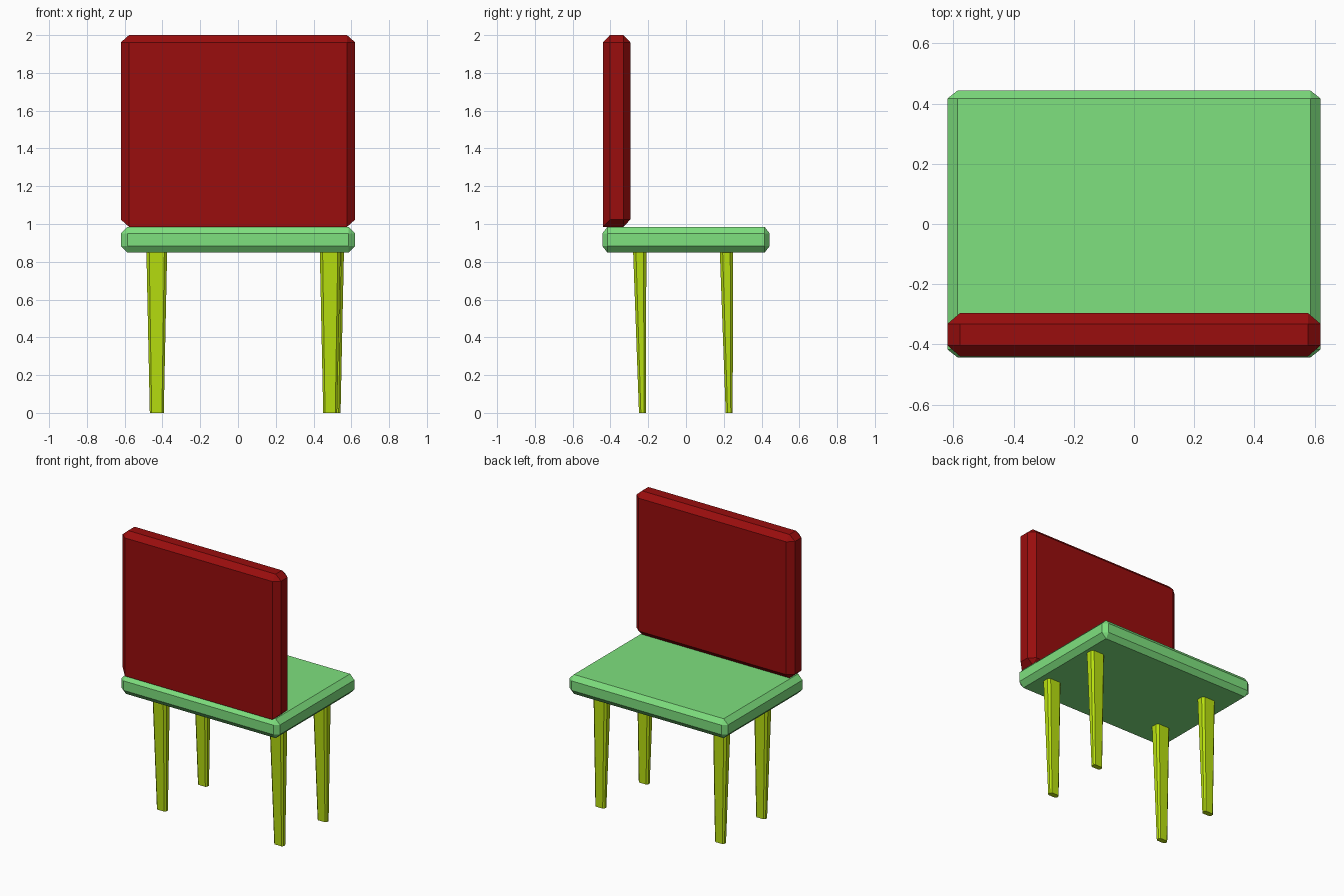
import bpy, bmesh

if "Cube" in bpy.data.objects:
    bpy.data.objects.remove(bpy.data.objects["Cube"])


def material(name, rgb):
    m = bpy.data.materials.new(name)
    m.diffuse_color = (*rgb, 1)
    m.use_nodes = True
    m.node_tree.nodes["Principled BSDF"].inputs["Base Color"].default_value = m.diffuse_color
    return m


GREEN = material("seat_green", (0.21, 0.75, 0.21))
RED = material("back_red", (0.32, 0.004, 0.004))
LIME = material("leg_lime", (0.48, 0.74, 0.005))


def hull_object(name, points, mat):
    """Convex solid around a set of points."""
    bm = bmesh.new()
    for p in points:
        bm.verts.new(p)
    bmesh.ops.convex_hull(bm, input=bm.verts[:])
    bmesh.ops.dissolve_limit(bm, angle_limit=0.005, verts=bm.verts[:], edges=bm.edges[:])
    bmesh.ops.recalc_face_normals(bm, faces=bm.faces[:])
    me = bpy.data.meshes.new(name)
    bm.to_mesh(me)
    bm.free()
    me.materials.append(mat)
    ob = bpy.data.objects.new(name, me)
    bpy.context.collection.objects.link(ob)
    return ob


def chamfered_points(lo, hi, cut):
    """Corner points of a box with every edge chamfered."""
    pts = []
    for i in range(8):
        side = [(i >> a) & 1 for a in range(3)]
        for keep in range(3):
            pts.append([(hi[a] if side[a] else lo[a]) if a == keep
                        else (hi[a] - cut[a] if side[a] else lo[a] + cut[a])
                        for a in range(3)])
    return pts


# Seat slab
hull_object("seat", chamfered_points((-0.62, -0.443, 0.848), (0.62, 0.443, 0.985),
                                     (0.034, 0.027, 0.035)), GREEN)

# Backrest: chamfered everywhere except its lower front edge
back = chamfered_points((-0.62, -0.44, 0.985), (0.62, -0.295, 2.0), (0.043, 0.037, 0.038))
back += [(-0.577, -0.44, 0.985), (0.577, -0.44, 0.985)]
hull_object("backrest", back, RED)


# Legs: tapered, with chamfered vertical edges; the rear face stays upright
def ring(x0, x1, y0, y1, z, c):
    return [p for x, sx in ((x0, 1), (x1, -1)) for y, sy in ((y0, 1), (y1, -1))
            for p in ((x + sx * c, y, z), (x, y + sy * c, z))]


def leg(name, x, y):
    pts = ring(-0.055, 0.055, -0.07, 0.0, 0.855, 0.015)
    pts += ring(-0.037, 0.037, -0.039, -0.002, 0.0, 0.010)
    hull_object(name, [(px + x, py + y, pz) for px, py, pz in pts], LIME)


for name, x, y in (("front_left_leg", -0.43, -0.21), ("front_right_leg", 0.488, -0.21),
                   ("rear_left_leg", -0.43, 0.249), ("rear_right_leg", 0.506, 0.249)):
    leg(name, x, y)
